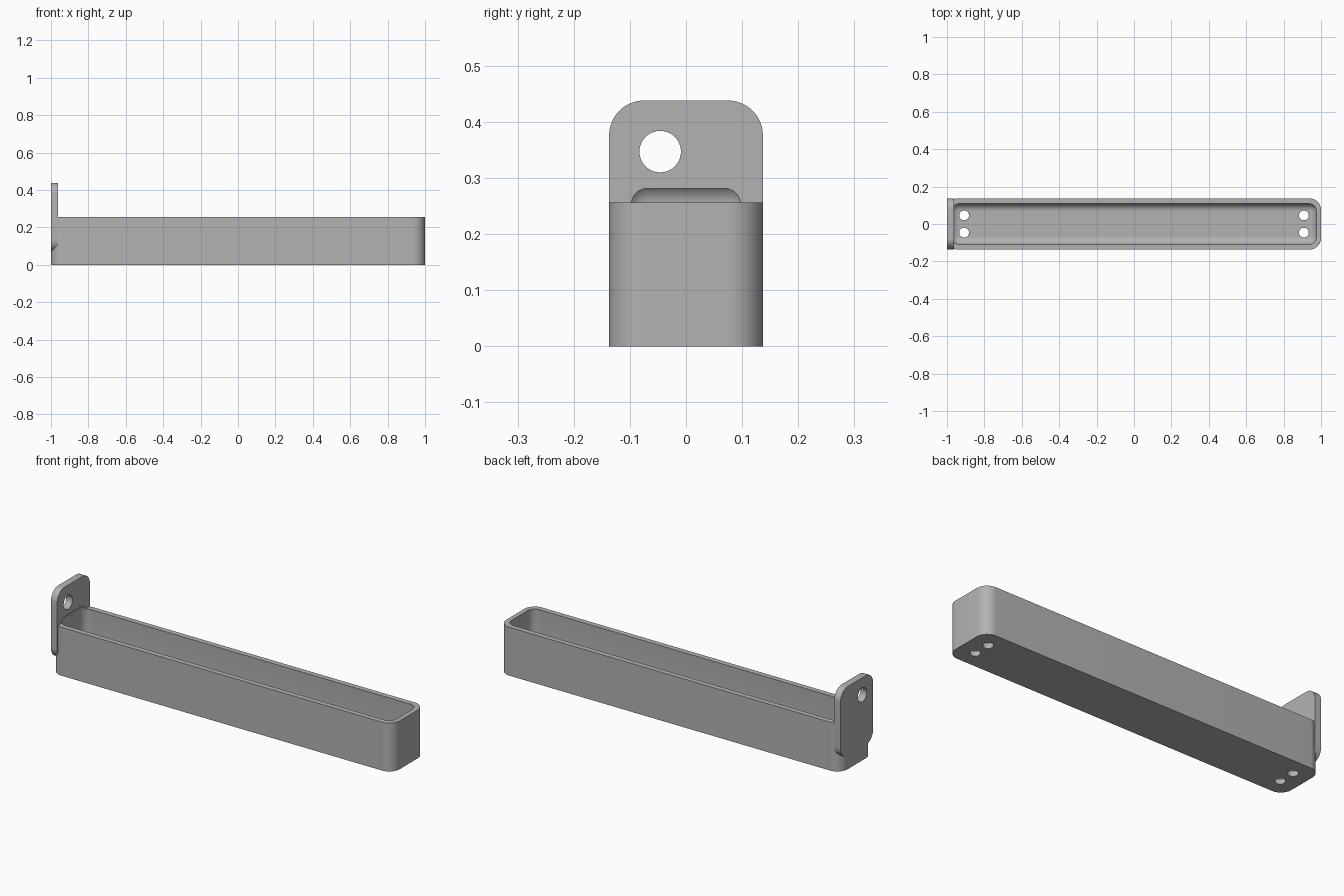
import bpy, bmesh
from math import pi, sin, cos, radians
from mathutils import Matrix, Vector

cube = bpy.data.objects.get("Cube")
if cube:
    bpy.data.objects.remove(cube, do_unlink=True)

grey = bpy.data.materials.new("mid grey")
grey.use_nodes = True
colour = (0.45, 0.45, 0.45, 1)
grey.diffuse_color = colour
grey.node_tree.nodes["Principled BSDF"].inputs["Base Color"].default_value = colour

W, R = 0.137, 0.062      # half width and outer corner radius
T = 0.037                # plate thickness


def make_object(name, bm):
    bmesh.ops.recalc_face_normals(bm, faces=bm.faces)
    mesh = bpy.data.meshes.new(name)
    bm.to_mesh(mesh)
    bm.free()
    mesh.materials.append(grey)
    ob = bpy.data.objects.new(name, mesh)
    bpy.context.collection.objects.link(ob)
    return ob


def rounded_outline(a0, a1, b0, b1, r, steps=14):
    pts = []
    corners = [(a1 - r, b1 - r), (a0 + r, b1 - r), (a0 + r, b0 + r), (a1 - r, b0 + r)]
    for q, (a, b) in enumerate(corners):
        for i in range(steps + 1):
            t = (q + i / steps) * pi / 2
            pts.append((a + r * cos(t), b + r * sin(t)))
    return pts


def extrude(name, points, offset):
    bm = bmesh.new()
    face = bm.faces.new([bm.verts.new(p) for p in points])
    out = bmesh.ops.extrude_face_region(bm, geom=[face])
    moved = [v for v in out["geom"] if isinstance(v, bmesh.types.BMVert)]
    bmesh.ops.translate(bm, vec=offset, verts=moved)
    return make_object(name, bm)


def rounded_block(name, low, high, r):
    bm = bmesh.new()
    low, high = Vector(low), Vector(high)
    bmesh.ops.create_cube(bm, size=1)
    bmesh.ops.scale(bm, vec=high - low, verts=bm.verts)
    bmesh.ops.translate(bm, vec=(low + high) / 2, verts=bm.verts)
    bmesh.ops.bevel(bm, geom=bm.edges[:], offset=r, segments=10, profile=0.5, affect="EDGES")
    return make_object(name, bm)


def drill(name, centre, r, axis):
    bm = bmesh.new()
    turn = Matrix.Rotation(pi / 2, 4, "Y") if axis == "X" else Matrix.Identity(4)
    bmesh.ops.create_cone(bm, cap_ends=True, segments=40, radius1=r, radius2=r,
                          depth=0.12, matrix=Matrix.Translation(centre) @ turn)
    return make_object(name, bm)


def combine(target, tool, operation):
    mod = target.modifiers.new(tool.name, "BOOLEAN")
    mod.operation, mod.solver, mod.object = operation, "EXACT", tool
    bpy.context.view_layer.objects.active = target
    bpy.ops.object.modifier_apply(modifier=mod.name)
    bpy.data.objects.remove(tool, do_unlink=True)


# Tray body, with the mounting plate merged into its right end
tray = extrude("tray", [(x, y, 0) for x, y in rounded_outline(-1, 1, -W, W, R)], (0, 0, 0.256))
plate = extrude("mounting_plate",
                [(-1, y, z) for y, z in rounded_outline(-W, W, 0.07, 0.438, R)], (T, 0, 0))
combine(tray, plate, "UNION")

# Filleted cavity, which also bites a shallow recess into the plate
cavity = rounded_block("cavity", (-0.975, -0.109, 0.027), (0.975, 0.109, 0.293), 0.04)
combine(tray, cavity, "DIFFERENCE")

# Floor holes and the plate hole
for x in (-0.908, 0.908):
    for y in (-0.046, 0.046):
        combine(tray, drill("floor_hole", (x, y, 0.02), 0.026, "Z"), "DIFFERENCE")
combine(tray, drill("plate_hole", (-0.98, -0.046, 0.347), 0.037, "X"), "DIFFERENCE")

# Smooth fillets, crisp edges
bpy.ops.object.select_all(action="DESELECT")
tray.select_set(True)
bpy.context.view_layer.objects.active = tray
bpy.ops.object.shade_smooth_by_angle(angle=radians(30))
